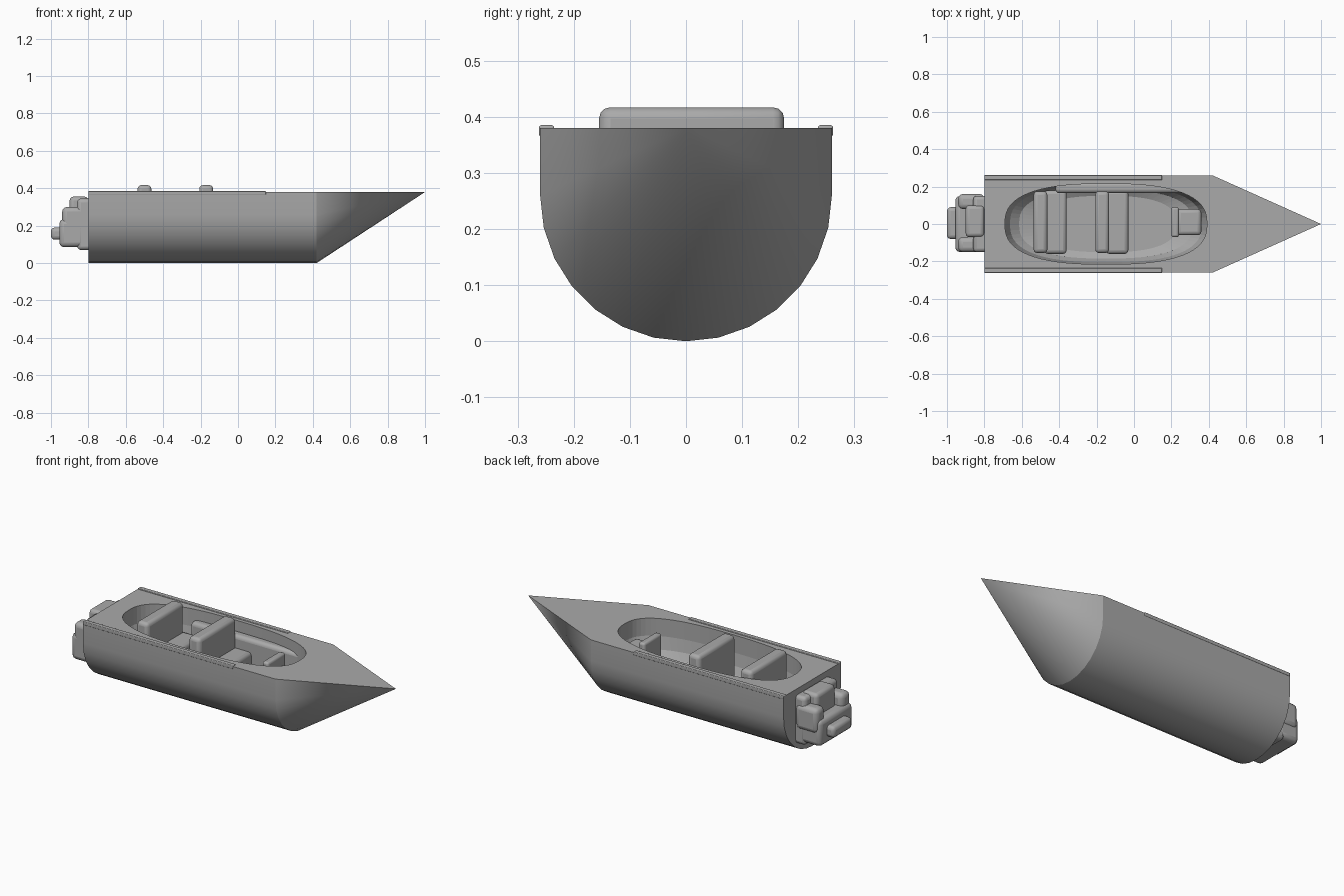
import bpy, bmesh, math

cube = bpy.data.objects.get("Cube")
if cube:
    bpy.data.objects.remove(cube, do_unlink=True)

grey = bpy.data.materials.new("mid grey")
grey.use_nodes = True
grey.diffuse_color = (0.4, 0.4, 0.4, 1)
grey.node_tree.nodes["Principled BSDF"].inputs["Base Color"].default_value = (0.4, 0.4, 0.4, 1)


def finish(name, bm):
    bmesh.ops.recalc_face_normals(bm, faces=bm.faces)
    mesh = bpy.data.meshes.new(name)
    bm.to_mesh(mesh)
    bm.free()
    mesh.materials.append(grey)
    obj = bpy.data.objects.new(name, mesh)
    bpy.context.collection.objects.link(obj)
    return obj


def loft(name, rings):
    """Skin equal-length rings of points and cap both ends."""
    bm = bmesh.new()
    loops = [[bm.verts.new(p) for p in ring] for ring in rings]
    n = len(loops[0])
    for a, b in zip(loops, loops[1:]):
        for i in range(n):
            j = (i + 1) % n
            bm.faces.new((a[i], a[j], b[j], b[i]))
    bm.faces.new(loops[0])
    bm.faces.new(loops[-1])
    return finish(name, bm)


def box(name, x, y, z, bevel=0.012):
    """Rounded box from (min, max) pairs."""
    bm = bmesh.new()
    bmesh.ops.create_cube(bm, size=1)
    for v in bm.verts:
        v.co = [(lo + hi) / 2 + c * (hi - lo) for c, (lo, hi) in zip(v.co, (x, y, z))]
    obj = finish(name, bm)
    mod = obj.modifiers.new("rounded edges", "BEVEL")
    mod.width = bevel
    mod.segments = 3
    return obj


def oval(z, scale):
    """Squared-off oval ring for the cockpit opening."""
    ring = []
    for i in range(64):
        a = math.tau * i / 64
        c, s = math.cos(a), math.sin(a)
        ring.append((-0.15 + 0.54 * scale * math.copysign(abs(c) ** 0.77, c),
                     0.215 * scale * math.copysign(abs(s) ** 0.77, s), z))
    return ring


# Hull: round-bottomed section drawn to a point at the bow
HALF, DECK = 0.26, 0.38
section = [(HALF, DECK)]
for i in range(15):
    a = -math.pi * i / 14
    section.append((HALF * math.cos(a), HALF + HALF * math.sin(a)))
section.append((-HALF, DECK))

bm = bmesh.new()
stern = [bm.verts.new((-0.8, y, z)) for y, z in section]
bow = [bm.verts.new((0.42, y, z)) for y, z in section]
tip = bm.verts.new((1, 0, DECK))
bm.faces.new(stern)
for i in range(len(section)):
    j = (i + 1) % len(section)
    bm.faces.new((stern[i], stern[j], bow[j], bow[i]))
    bm.faces.new((bow[i], bow[j], tip))
hull = finish("hull", bm)

# Cockpit well
well = loft("cockpit_cutter", [oval(0.45, 1), oval(0.28, 1), oval(0.21, 0.95),
                               oval(0.17, 0.86), oval(0.15, 0.7)])
well.hide_render = True
well.hide_viewport = True
well.display_type = "WIRE"
cut = hull.modifiers.new("cockpit", "BOOLEAN")
cut.object = well
cut.operation = "DIFFERENCE"
cut.solver = "EXACT"

# Two bench seats with tall backs
for name, x in (("rear", -0.5), ("front", -0.17)):
    box(name + "_seat_back", (x - 0.037, x + 0.037), (-0.155, 0.175), (0.14, 0.417), 0.02)
    box(name + "_seat_cushion", (x + 0.02, x + 0.14), (-0.16, 0.18), (0.14, 0.25), 0.02)

# Control console and side ledges
box("console_panel", (0.2, 0.24), (-0.07, 0.09), (0.14, 0.35))
box("console_base", (0.23, 0.36), (-0.06, 0.08), (0.14, 0.29), 0.02)
box("side_ledge", (-0.42, 0.28), (0.165, 0.225), (0.15, 0.32), 0.02)

# Gunwale rims along the deck edge
for side, label in ((1, "left"), (-1, "right")):
    edge = sorted((side * 0.235, side * 0.262))
    box(label + "_gunwale", (-0.8, 0.15), edge, (0.365, 0.385), 0.004)

# Stern engine: stepped housing
box("engine_mount", (-0.86, -0.78), (-0.15, 0.15), (0.07, 0.345), 0.02)
box("engine_cowl", (-0.9, -0.8), (-0.07, 0.1), (0.2, 0.355), 0.02)
box("engine_body", (-0.955, -0.82), (-0.15, 0.15), (0.085, 0.235), 0.025)
box("engine_nozzle", (-1, -0.92), (-0.08, 0.09), (0.125, 0.19), 0.02)
for y in (-0.11, 0.12):
    box("engine_side_pod", (-0.94, -0.8), (y - 0.04, y + 0.04), (0.16, 0.3), 0.025)

for obj in bpy.context.scene.objects:
    obj.select_set(obj.type == "MESH" and not obj.hide_viewport)
bpy.context.view_layer.objects.active = hull
bpy.ops.object.shade_smooth_by_angle(angle=math.radians(16))
